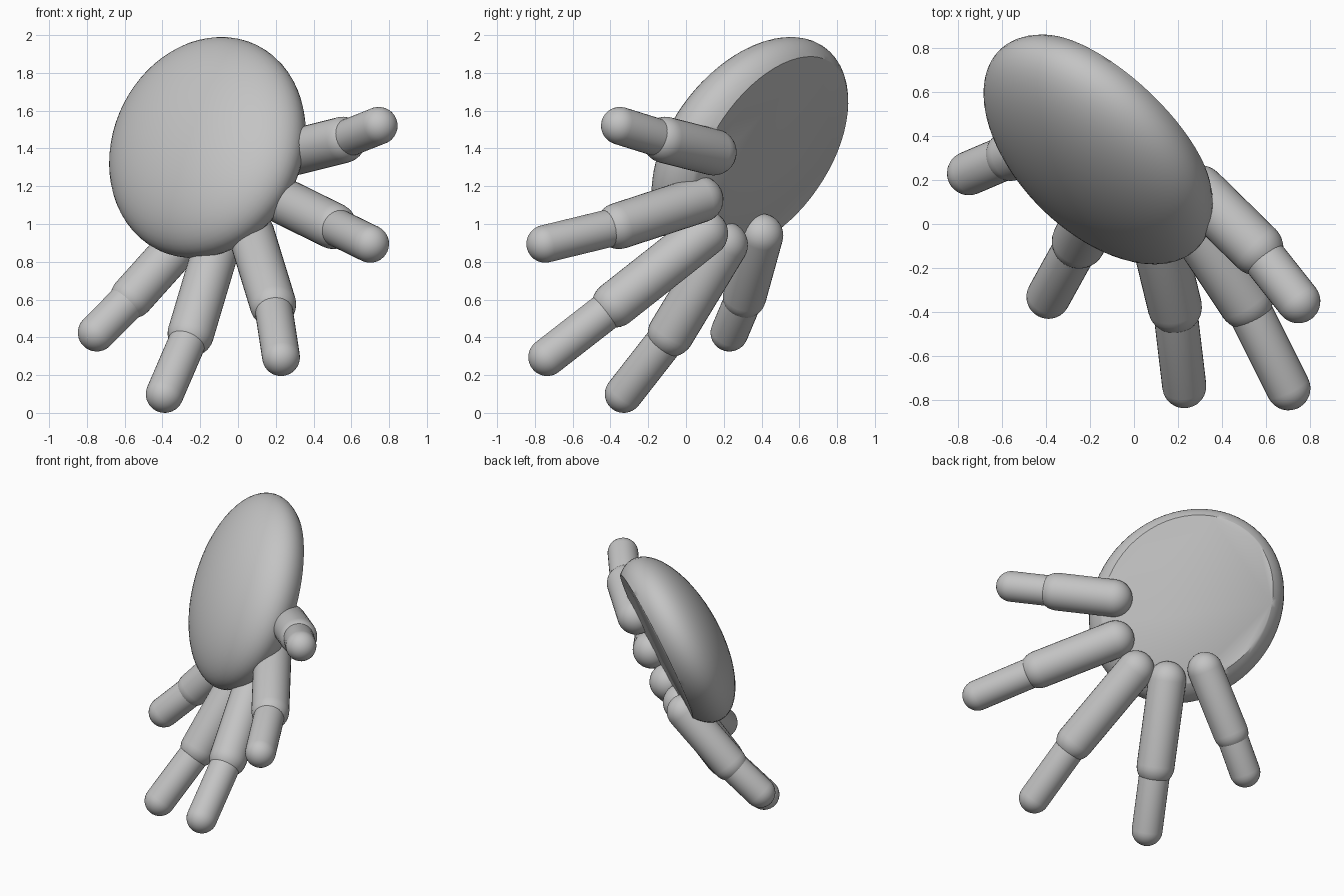
import bpy, bmesh, math
from mathutils import Vector, Matrix

if "Cube" in bpy.data.objects:
    bpy.data.objects.remove(bpy.data.objects["Cube"], do_unlink=True)

grey = bpy.data.materials.new("plain_grey")
grey.use_nodes = True
grey.diffuse_color = (0.55, 0.55, 0.55, 1)
grey.node_tree.nodes["Principled BSDF"].inputs["Base Color"].default_value = (0.55, 0.55, 0.55, 1)


def finish(bm, name):
    """Turn a bmesh into a smooth shaded object with crisp edges."""
    bmesh.ops.recalc_face_normals(bm, faces=bm.faces)
    mesh = bpy.data.meshes.new(name)
    bm.to_mesh(mesh)
    bm.free()
    mesh.materials.append(grey)
    obj = bpy.data.objects.new(name, mesh)
    bpy.context.collection.objects.link(obj)
    bpy.ops.object.select_all(action='DESELECT')
    obj.select_set(True)
    bpy.context.view_layer.objects.active = obj
    bpy.ops.object.shade_smooth_by_angle(angle=math.radians(40))


def capsule(name, start, end, radius):
    """Round-ended cylinder between two sphere centres."""
    start, end = Vector(start), Vector(end)
    axis = end - start
    bm = bmesh.new()
    bmesh.ops.create_uvsphere(bm, u_segments=32, v_segments=16, radius=radius)
    # Double the equator so the caps stay hemispherical
    bmesh.ops.bisect_plane(bm, geom=bm.verts[:] + bm.edges[:] + bm.faces[:],
                           plane_co=(0, 0, 0.0001), plane_no=(0, 0, 1))
    for v in bm.verts:
        if v.co.z > 0.00005:
            v.co.z += axis.length
    rot = axis.to_track_quat('Z', 'Y').to_matrix().to_4x4()
    bm.transform(Matrix.Translation(start) @ rot)
    finish(bm, name)


# Palm: flattened ellipsoid, sliced flat on the inner side
centre = Vector((-0.162, 0.338, 1.405))
out = Vector((-0.58, -0.69, 0.43)).normalized()
side = out.cross(Vector((0, 0, 1))).normalized()
up = side.cross(out)
frame = Matrix(((side + up).normalized(), (up - side).normalized(), out)).transposed().to_4x4()
inner = Vector((0.589, 0.71, -0.386)).normalized()
bm = bmesh.new()
bmesh.ops.create_uvsphere(bm, u_segments=64, v_segments=32, radius=1)
bm.transform(Matrix.Translation(centre) @ frame @ Matrix.Diagonal((0.675, 0.59, 0.285, 1)))
cut = bmesh.ops.bisect_plane(bm, geom=bm.verts[:] + bm.edges[:] + bm.faces[:],
                             plane_co=centre + inner * 0.138, plane_no=inner, clear_outer=True)
bmesh.ops.contextual_create(bm, geom=[e for e in cut["geom_cut"] if isinstance(e, bmesh.types.BMEdge)])
finish(bm, "palm")

# Fingers: root, knuckle and tip centres
fingers = {
    "thumb": ((0.295, 0.145, 1.38), (0.555, -0.11, 1.445), (0.745, -0.35, 1.52)),
    "index_finger": ((0.22, 0.075, 1.13), (0.505, -0.355, 0.99), (0.70, -0.745, 0.895)),
    "middle_finger": ((0.07, 0.10, 0.95), (0.185, -0.375, 0.575), (0.228, -0.735, 0.295)),
    "ring_finger": ((-0.11, 0.205, 0.89), (-0.25, -0.08, 0.42), (-0.388, -0.33, 0.10)),
    "little_finger": ((-0.268, 0.40, 0.94), (-0.56, 0.31, 0.615), (-0.748, 0.23, 0.425)),
}
for name, (root, knuckle, tip) in fingers.items():
    capsule(name + "_base", root, knuckle, 0.115 if name == "little_finger" else 0.123)
    capsule(name + "_end", knuckle, tip, 0.1)
